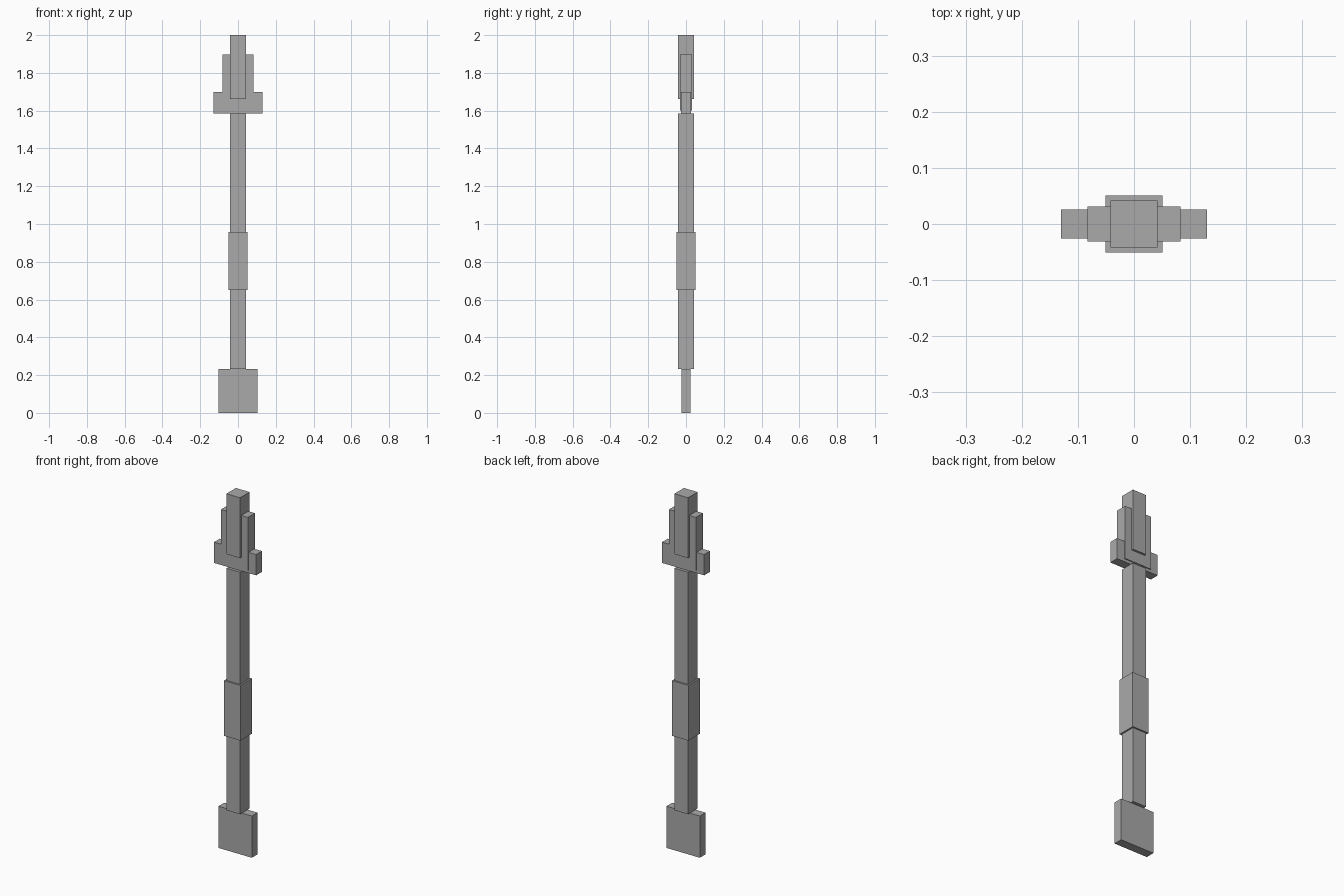
import bpy

cube = bpy.data.objects.get("Cube")
if cube:
    bpy.data.objects.remove(cube, do_unlink=True)

GREY = (0.4, 0.4, 0.4, 1.0)
grey = bpy.data.materials.new("plain grey")
grey.use_nodes = True
grey.diffuse_color = GREY
grey.node_tree.nodes["Principled BSDF"].inputs["Base Color"].default_value = GREY


def box(name, half_x, half_y, bottom, top):
    """Flat-sided block centred on the z axis, from bottom to top."""
    bpy.ops.mesh.primitive_cube_add(size=2, location=(0, 0, (bottom + top) / 2))
    obj = bpy.context.object
    obj.name = name
    obj.scale = (half_x, half_y, (top - bottom) / 2)
    bpy.ops.object.transform_apply(location=False, rotation=False, scale=True)
    obj.data.materials.append(grey)
    return obj


# Flat paddle at the foot
box("foot_plate", 0.103, 0.025, 0, 0.233)

# Square shaft with a thicker sleeve around its middle
box("lower_shaft", 0.042, 0.042, 0.233, 0.65)
box("grip_sleeve", 0.051, 0.051, 0.65, 0.958)
box("upper_shaft", 0.042, 0.042, 0.958, 1.584)

# Stepped head: wide crosspiece, narrower plate, square spike
box("crosspiece", 0.13, 0.0255, 1.584, 1.70)
box("head_plate", 0.083, 0.031, 1.60, 1.897)
box("head_spike", 0.042, 0.042, 1.663, 2.0)
